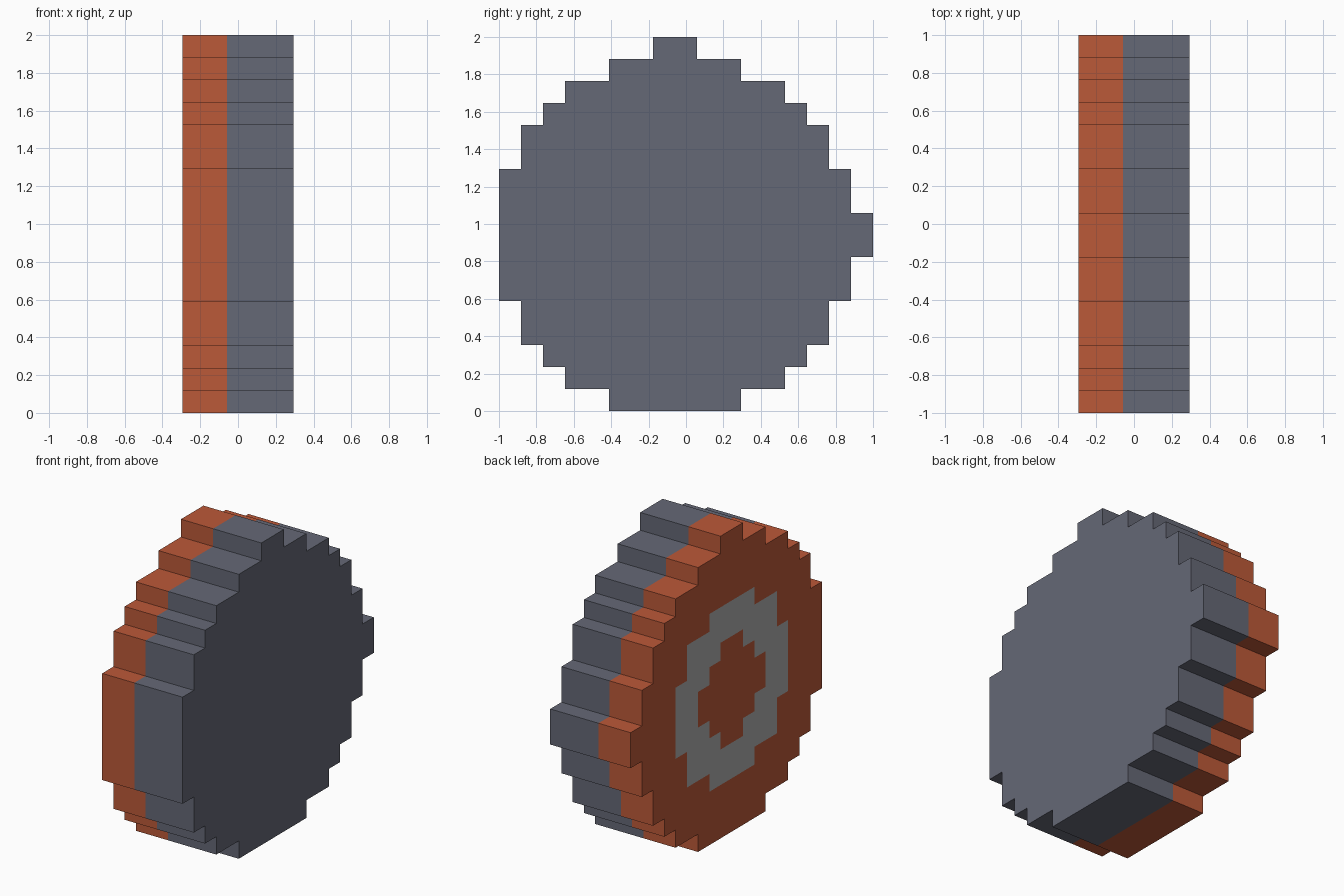
import bpy, bmesh
from mathutils import Vector

if "Cube" in bpy.data.objects:
    bpy.data.objects.remove(bpy.data.objects["Cube"])

U = 2 / 17  # size of one block


def material(name, rgb):
    m = bpy.data.materials.new(name)
    m.diffuse_color = (*rgb, 1)
    m.use_nodes = True
    m.node_tree.nodes["Principled BSDF"].inputs["Base Color"].default_value = m.diffuse_color
    return m


def cells(first_row, runs):
    """Blocks (y, z) from a list of (row count, start, end)."""
    out, z = set(), first_row
    for count, a, b in runs:
        for _ in range(count):
            out |= {(y, z) for y in range(a, b)}
            z += 1
    return out


def shell(name, blocks, x, depth, side, mat):
    """Stepped flat panel facing side * x, with outer walls going inward."""
    bm = bmesh.new()
    for y, z in sorted(blocks):
        pts = [(y, z), (y + 1, z), (y + 1, z + 1), (y, z + 1)][::side]
        bm.faces.new([bm.verts.new((x, p * U - 1, q * U)) for p, q in pts])
    bmesh.ops.remove_doubles(bm, verts=bm.verts, dist=1e-4)
    if depth:
        back = Vector((-side * depth, 0, 0))
        hub = Vector((x, 8 * U - 1, 8 * U))
        for e in [e for e in bm.edges if e.is_boundary]:
            mid = (e.verts[0].co + e.verts[1].co) / 2
            if (mid - hub).length < 6 * U:  # keep the inlay opening flat
                continue
            loop = e.link_loops[0]
            a, b = loop.vert, loop.link_loop_next.vert
            bm.faces.new([b, a, bm.verts.new(a.co + back), bm.verts.new(b.co + back)])
        bmesh.ops.remove_doubles(bm, verts=bm.verts, dist=1e-4)
    bmesh.ops.dissolve_limit(bm, angle_limit=0.01, verts=bm.verts, edges=bm.edges)
    me = bpy.data.meshes.new(name)
    bm.to_mesh(me)
    bm.free()
    me.materials.append(mat)
    bpy.context.collection.objects.link(bpy.data.objects.new(name, me))


slate = material("slate", (0.13, 0.138, 0.18))
red = material("red", (0.5, 0.1, 0.04))
grey = material("grey", (0.42, 0.42, 0.42))

# Stepped disc outline, ring outline and ring hole
disc = cells(0, [(1, 5, 11), (1, 3, 13), (1, 2, 14), (2, 1, 15), (2, 0, 16), (2, 0, 17),
                 (2, 0, 16), (2, 1, 15), (1, 2, 14), (1, 3, 13), (1, 5, 11), (1, 7, 9)])
ring = cells(3, [(1, 6, 10), (2, 4, 12), (4, 3, 13), (2, 4, 12), (1, 6, 10)])
ring -= cells(5, [(1, 7, 9), (1, 6, 10), (2, 5, 11), (1, 6, 10), (1, 7, 9)])

# Slate back body, red front plate, flush grey ring
shell("slate_body", disc, 2.5 * U, 3 * U, 1, slate)
shell("red_plate", disc - ring, -2.5 * U, 2 * U, -1, red)
shell("grey_ring", ring, -2.5 * U, 0, -1, grey)
